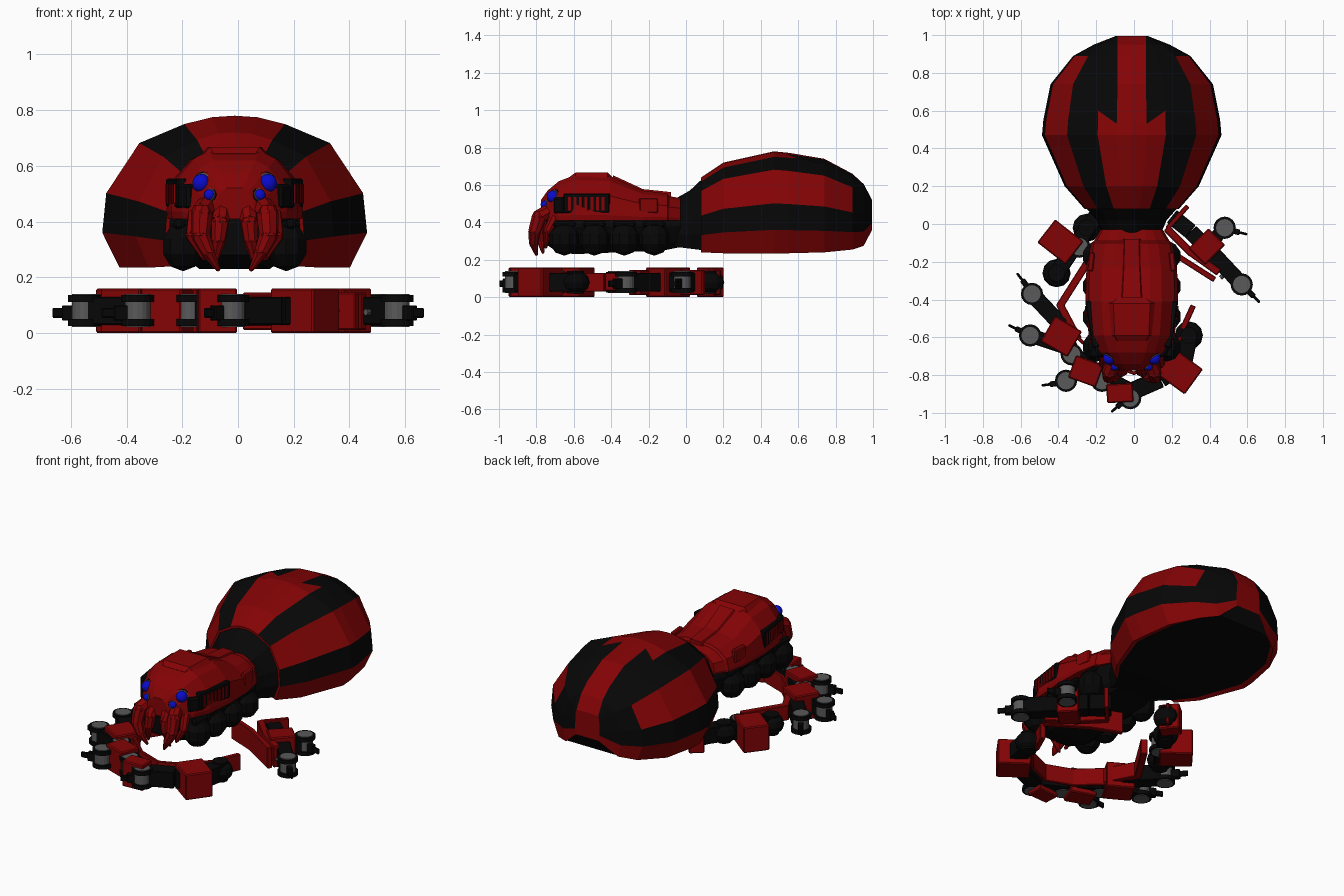
import bpy, bmesh, math
from mathutils import Vector, Matrix

if "Cube" in bpy.data.objects:
    bpy.data.objects.remove(bpy.data.objects["Cube"])

def material(name, col):
    m = bpy.data.materials.new(name)
    m.use_nodes = True
    m.diffuse_color = (*col, 1)
    m.node_tree.nodes["Principled BSDF"].inputs["Base Color"].default_value = (*col, 1)
    return m

RED = material("dark red", (0.23, 0.001, 0.0015))
BLACK = material("black", (0.002, 0.002, 0.002))
BLUE = material("eye blue", (0.003, 0.003, 0.6))
GREY = material("metal grey", (0.1, 0.1, 0.1))
CX = -0.012  # centre line of the body

def finish(bm, name, *mats, smooth=False):
    bmesh.ops.recalc_face_normals(bm, faces=bm.faces)
    me = bpy.data.meshes.new(name)
    bm.to_mesh(me)
    bm.free()
    for m in mats:
        me.materials.append(m)
    for p in me.polygons:
        p.use_smooth = smooth
    ob = bpy.data.objects.new(name, me)
    bpy.context.collection.objects.link(ob)
    return ob

def loft(name, rings, mats, paint=lambda i, j: 0):
    """Skin closed rings of points; paint(ring, column) gives the material index."""
    bm = bmesh.new()
    vs = [[bm.verts.new(p) for p in r] for r in rings]
    n = len(vs[0])
    for i in range(len(vs) - 1):
        for j in range(n):
            k = (j + 1) % n
            f = bm.faces.new((vs[i][j], vs[i][k], vs[i + 1][k], vs[i + 1][j]))
            f.material_index = paint(i, j)
    bm.faces.new(vs[0])
    bm.faces.new(vs[-1])
    return finish(bm, name, *mats)

def section(half, y, w, zb, zt, shift=None):
    """Mirror a half outline of (width, height) fractions into one ring."""
    def pt(s, k):
        u, v = half[k]
        return Vector((CX + s * u * w, y + (shift or {}).get(k, 0), zb + v * (zt - zb)))
    n = len(half)
    return [pt(-1, k) for k in range(n - 1, 0, -1)] + [pt(1, k) for k in range(n)]

def box(name, mat, loc, size, yaw=0, bevel=0.0):
    bm = bmesh.new()
    mx = Matrix.Translation(loc) @ Matrix.Rotation(yaw, 4, 'Z') @ Matrix.Diagonal((*size, 1))
    bmesh.ops.create_cube(bm, size=1, matrix=mx)
    if bevel:
        bmesh.ops.bevel(bm, geom=bm.edges[:], offset=bevel, segments=1, affect='EDGES')
    return finish(bm, name, mat)

def ball(name, mat, loc, size, segs=14, smooth=True):
    bm = bmesh.new()
    mx = Matrix.Translation(loc) @ Matrix.Diagonal((*size, 1))
    bmesh.ops.create_uvsphere(bm, u_segments=segs, v_segments=segs // 2, radius=1, matrix=mx)
    return finish(bm, name, mat, smooth=smooth)

def rod(name, mat, a, b, r1, r2, segs=16):
    a, b = Vector(a), Vector(b)
    d = b - a
    bm = bmesh.new()
    mx = Matrix.Translation((a + b) / 2) @ d.to_track_quat('Z', 'Y').to_matrix().to_4x4()
    bmesh.ops.create_cone(bm, cap_ends=True, segments=segs, radius1=r1, radius2=r2,
                          depth=d.length, matrix=mx)
    return finish(bm, name, mat)

def bar(name, mat, a, b, width, z0, z1, extra=0.0):
    """Upright slab between two ground points."""
    d = Vector(b) - Vector(a)
    mid = (Vector(a) + Vector(b)) / 2
    return box(name, mat, (mid.x, mid.y, (z0 + z1) / 2), (d.length + extra, width, z1 - z0),
               math.atan2(d.y, d.x), 0.004)

# Abdomen: striped shell, black below, notched stripe that keeps its width to the tail
shell = [(0, 1), (.17, .99), (.38, .945), (.72, .82), (.97, .49), (1, .23), (.87, 0), (.8, .02)]

def shell_ring(y, w, zb, zt):
    inner = max(.17, .075 / w) if y > .5 else .17
    half = [(0, 1)] + [(inner + (1 - inner) * (u - .17) / .83, v) for u, v in shell[1:]]
    return section(half, y, w, zb, zt, {2: .05, 1: -.02} if y == .55 else None)

def shell_paint(i, j):
    # columns from the top: centre, notch, dark, side, dark, lower rim
    k = 6 - j if j < 7 else j - 7
    if j == 14 or k in (2, 4):
        return 1
    if k == 1:
        return 0 if i < 3 else 1
    return 1 if k == 3 and i > 4 else 0

loft("abdomen", [shell_ring(*r) for r in (
    (.08, .25, .24, .64), (.2, .355, .235, .72), (.47, .475, .235, .78), (.55, .468, .235, .772),
    (.74, .43, .24, .74), (.89, .31, .255, .66), (.95, .2, .275, .605), (.995, .085, .36, .52))],
    (RED, BLACK), shell_paint)
loft("neck", [section(shell, *r) for r in ((-.06, .15, .27, .525), (.02, .185, .26, .57),
                                           (.1, .255, .25, .645))], (BLACK,))

# Thorax and head shell
hull = [(0, 1), (.4, 1), (.65, .88), (.93, .55), (1, .12), (.98, 0)]
th = [(-.03, .165, .53), (-.09, .2, .54), (-.1, .215, .555), (-.23, .24, .57), (-.41, .245, .65),
      (-.59, .228, .655), (-.68, .187, .62), (-.74, .128, .57), (-.775, .075, .52)]
loft("thorax", [section(hull, y, w, .41, z) for y, w, z in th], (RED,))
plate = [(0, 1), (.75, 1), (1, 0)]
loft("head_crest", [section(plate, *r) for r in ((-.39, .1, .61, .64), (-.42, .13, .63, .667),
     (-.59, .12, .63, .667), (-.62, .1, .61, .645))], (RED,))
loft("back_plate", [section(plate, *r) for r in ((-.08, .05, .53, .562), (-.23, .055, .55, .578),
     (-.39, .065, .62, .652))], (RED,))

# Black belly with leg sockets
belly = [(0, 1), (.9, 1), (1, .7), (.85, .2), (.6, 0)]
loft("belly", [section(belly, *r) for r in ((-.02, .16, .27, .43), (-.12, .2, .25, .43),
     (-.6, .21, .23, .43), (-.7, .15, .25, .43), (-.745, .1, .28, .45))], (BLACK,))

for side, s in (("left", 1), ("right", -1)):
    def at(x, y, z):
        return Vector((CX + s * x, y, z))
    for i in range(4):
        ball(f"{side}_socket_{i}", BLACK, at(.185, -.65 + .16 * i, .312), (.08, .083, .09), 10, False)
        box(f"{side}_socket_rim_{i}", BLACK, at(.2, -.65 + .16 * i, .39), (.04, .12, .035), 0, .01)
    # Slatted side vents
    box(f"{side}_vent", BLACK, at(.208, -.53, .502), (.04, .25, .105), -s * .15, .006)
    for i in range(7):
        y = -.62 + i * .03
        box(f"{side}_slat_{i}", RED, at(.211 + (y + .53) * .15, y, .5), (.046, .016, .07), -s * .15)
    box(f"{side}_cheek", BLACK, at(.168, -.67, .49), (.045, .07, .09), -s * .6, .01)
    box(f"{side}_hip_panel", RED, at(.215, -.2, .49), (.03, .1, .08), s * .1, .006)
    # Eyes in round black mounts
    look = Vector((s * .55, -.78, .28)).normalized()
    for n, p, r in (("upper", at(.115, -.705, .535), .034), ("lower", at(.086, -.75, .493), .021)):
        rod(f"{side}_{n}_eye_mount", BLACK, p - look * .03, p + look * .006, r * 1.45, r * 1.35, 12)
        rod(f"{side}_{n}_eye_ring", GREY, p, p + look * .01, r * 1.15, r * 1.15, 12)
        ball(f"{side}_{n}_eye", BLUE, p + look * .008, (r, r, r))
    # Curved fangs and mouth feelers
    for n, pts in (("outer_fang", ((.1, -.74, .455, .038), (.118, -.785, .43, .04), (.122, -.81, .35, .034),
                                   (.095, -.815, .29, .025), (.06, -.8, .23, .009))),
                   ("inner_fang", ((.045, -.74, .45, .033), (.052, -.775, .4, .033), (.058, -.785, .33, .026),
                                   (.075, -.765, .24, .008))),
                   ("feeler", ((.14, -.7, .43, .028), (.152, -.74, .35, .024), (.11, -.75, .27, .01)))):
        for i, (a, b) in enumerate(zip(pts, pts[1:])):
            rod(f"{side}_{n}_{i}", RED, at(*a[:3]), at(*b[:3]), a[3], b[3], 8)
            ball(f"{side}_{n}_joint_{i}", RED, at(*b[:3]), (b[3],) * 3, 8, False)

# Legs lying in a ring on the ground
def wheel(x, y, r=.046):
    rod("leg_wheel", GREY, (x, y, .022), (x, y, .14), r, r)
    for z in (.026, .112):
        rod("wheel_rim", BLACK, (x, y, z), (x, y, z + .024), r + .013, r + .013)

def claw(a, b):
    bar("claw_root", BLACK, a, Vector(a).lerp(Vector(b), .6), .03, .045, .1)
    bar("claw_tip", BLACK, Vector(a).lerp(Vector(b), .5), b, .014, .055, .09)

def leg_chain(points, width=.085):
    for a, b in zip(points, points[1:]):
        bar("leg_link", BLACK, a, b, width, .03, .13)

def wall(points, width=.018, z0=.012, z1=.145):
    for a, b in zip(points, points[1:]):
        bar("leg_wall", RED, a, b, width, z0, z1, width * .6)

leg_chain([(-.14, .13), (-.25, -.03), (-.33, -.14), (-.41, -.26)])
leg_chain([(-.4, -.53), (-.33, -.69), (-.17, -.81), (-.02, -.89), (.14, -.82), (.26, -.74), (.29, -.59)], .095)
leg_chain([(-.54, -.37), (-.38, -.54)])
leg_chain([(-.55, -.59), (-.34, -.66)], .075)
leg_chain([(.2, .04), (.3, -.04), (.42, -.16), (.57, -.32)])
leg_chain([(.38, -.13), (.48, -.02)], .07)

for x, y in ((-.25, -.02), (-.41, -.26), (.29, -.59), (-.13, .13)):
    ball("leg_joint", BLACK, (x, y, .08), (.075, .075, .064), 12, False)
    rod("joint_cap", BLACK, (x, y, .02), (x, y, .14), .045, .045, 12)

for x, y in ((-.55, -.59), (-.54, -.37), (-.36, -.83), (-.02, -.922), (.48, -.02), (.57, -.32),
             (-.29, -.12), (-.33, -.69), (-.17, -.83)):
    wheel(x, y)
for a, b in (((-.57, -.58), (-.665, -.535)), ((-.55, -.35), (-.62, -.26)), ((-.38, -.84), (-.49, -.855)),
             ((-.05, -.935), (-.12, -.995)), ((.5, -.03), (.6, -.055)), ((.59, -.34), (.665, -.415))):
    claw(a, b)
# Bolts along the outer leg link
for x in (.43, .465, .5):
    p = Vector((x - .03, -.17 - (x - .43) * 1.07 - .03, .075))
    rod("link_bolt", GREY, p, p + Vector((-.012, -.011, 0)), .012, .012, 8)

# Red leg armour: x, y, length, width, turn in degrees
for x, y, l, w, turn in ((-.39, -.095, .19, .155, -38), (-.385, -.595, .165, .155, -30),
                         (-.255, -.78, .155, .125, -20), (-.075, -.895, .14, .1, 3),
                         (.24, -.78, .19, .165, -36), (.385, -.12, .15, .125, 45),
                         (-.16, .13, .12, .09, -50)):
    box("leg_armour", RED, (x, y, .08), (l, w, .16), math.radians(turn), .006)

# Red plates on the inner side of the legs
wall([(-.1, .18), (-.19, .06)])
wall([(-.25, -.21), (-.39, -.43), (-.3, -.6)], .04, .035, .13)
wall([(-.3, -.6), (-.16, -.73), (0, -.79), (.14, -.73), (.25, -.6)], .018, .025, .135)
wall([(.26, -.55), (.31, -.44)], .03, .03, .13)
wall([(.28, .09), (.18, -.02)], .025)
wall([(.03, -.08), (.2, -.15), (.42, -.29)], .03)
wall([(.18, -.03), (.3, -.15), (.44, -.25)], .04)
